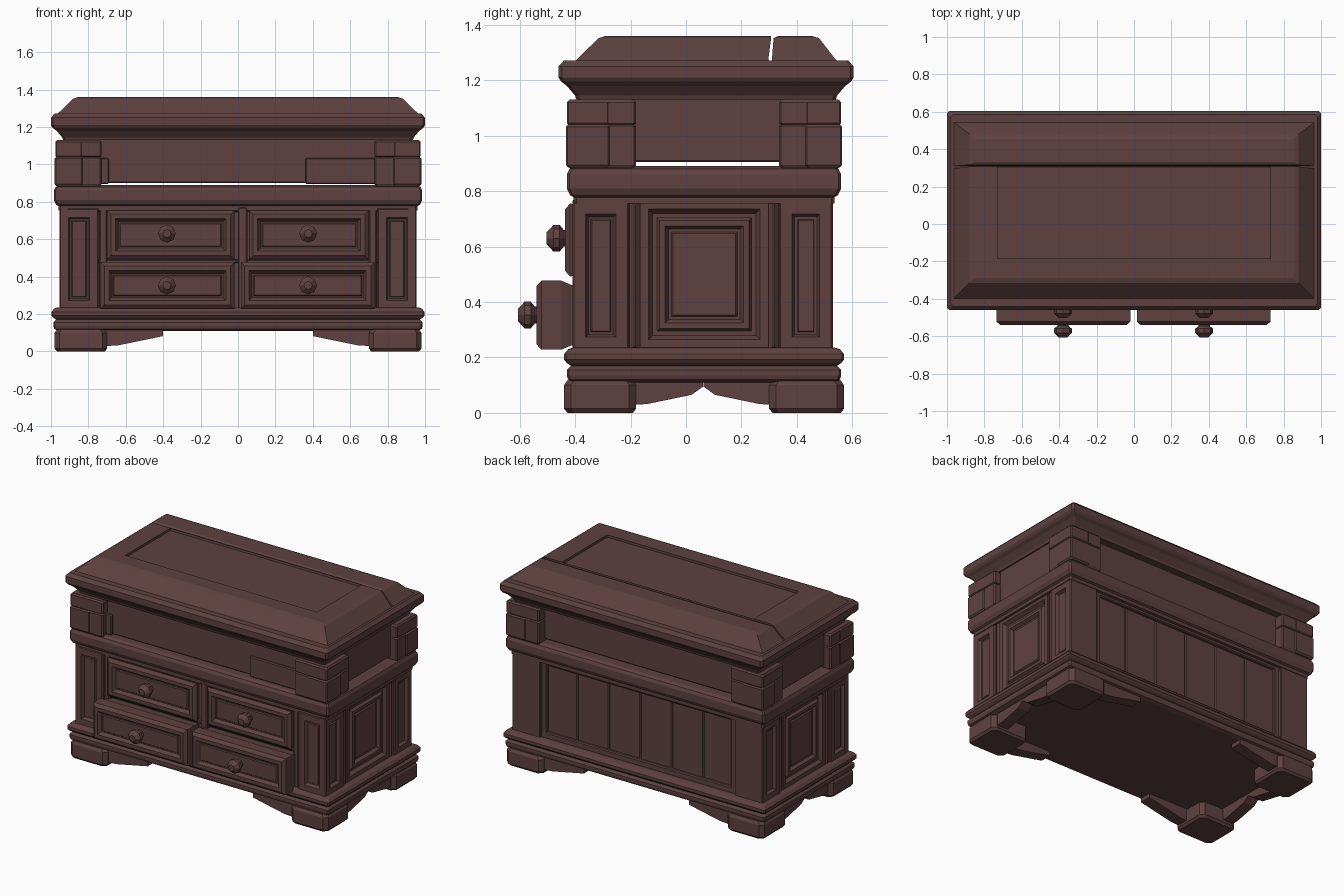
import bpy, bmesh, math

wood = bpy.data.materials.new("dark reddish wood")
wood.diffuse_color = (0.112, 0.053, 0.052, 1)

# Maps from (u, v, depth) on a side of the chest to world space
UP = lambda u, v, d: (u, v, d)
FRONT = lambda u, v, d: (u, -d, v)
BACK = lambda u, v, d: (u, d, v)
RIGHT = lambda u, v, d: (d, u, v)
LEFT = lambda u, v, d: (-d, u, v)


def skin(name, rings, to=UP):
    """Close a stack of equal rings into one solid."""
    bm = bmesh.new()
    rows = [[bm.verts.new(to(*p)) for p in r] for r in rings]
    n = len(rows[0])
    for a, b in zip(rows, rows[1:]):
        for i in range(n):
            bm.faces.new((a[i], a[(i + 1) % n], b[(i + 1) % n], b[i]))
    bm.faces.new(rows[0][::-1])
    bm.faces.new(rows[-1])
    bmesh.ops.recalc_face_normals(bm, faces=bm.faces)
    me = bpy.data.meshes.new(name)
    bm.to_mesh(me)
    bm.free()
    me.materials.append(wood)
    ob = bpy.data.objects.new(name, me)
    bpy.context.collection.objects.link(ob)
    return ob


def loft(name, rect, rows, to=UP, c=0.0):
    """Rectangle u0,u1,v0,v1 lofted through (inset, depth); inset may be one per side."""
    rings = []
    for k, d in rows:
        l, r, f, b = k if isinstance(k, tuple) else (k,) * 4
        x0, x1, y0, y1 = rect[0] + l, rect[1] - r, rect[2] + f, rect[3] - b
        if c:
            pts = [(x0 + c, y0), (x1 - c, y0), (x1, y0 + c), (x1, y1 - c),
                   (x1 - c, y1), (x0 + c, y1), (x0, y1 - c), (x0, y0 + c)]
        else:
            pts = [(x0, y0), (x1, y0), (x1, y1), (x0, y1)]
        rings.append([(x, y, d) for x, y in pts])
    return skin(name, rings, to)


def box(name, x0, x1, y0, y1, z0, z1, b=0.006):
    return loft(name, (x0, x1, y0, y1), [(b, z0), (0, z0 + b), (0, z1 - b), (b, z1)], c=b)


def mirror_x(a, b, s):
    return (a, b) if s > 0 else (-b, -a)


def prism(name, pts, d0, d1, to):
    skin(name, [[(u, v, d) for u, v in pts] for d in (d0, d1)], to)


def knob(x, z, d):
    rings = []
    for r, e in [(0.03, -0.02), (0.03, 0.005), (0.048, 0.02), (0.048, 0.042), (0.022, 0.067)]:
        rings.append([(x + r * math.cos(math.pi * i / 4), z + r * math.sin(math.pi * i / 4), d + e)
                      for i in range(8)])
    skin("drawer_knob", rings, FRONT)


# Plinth, waist and lid mouldings
loft("plinth_moulding", (-0.997, 0.997, -0.44, 0.57),
     [(0.04, 0.11), (0.015, 0.12), (0.01, 0.135), (0.01, 0.155), (0.025, 0.17),
      (0.01, 0.18), (0, 0.192), (0, 0.212), (0.015, 0.23), (0.035, 0.236)], c=0.008)
loft("waist_moulding", (-0.985, 0.985, -0.43, 0.56),
     [(0.025, 0.755), (0.025, 0.778), (0.012, 0.785), (0, 0.81), (0, 0.86), (0.01, 0.88), (0.03, 0.89)], c=0.01)
loft("lid_moulding", (-1.0, 1.0, -0.46, 0.605),
     [(0.065, 1.13), (0.06, 1.145), (0.03, 1.18), (0.01, 1.195), (0, 1.21), (0, 1.25), (0.02, 1.272)], c=0.012)

# Lid top: front deck with sunken panel, and a separate back rail
s = (0.09, 0.09, 0.09, 0)
loft("lid_deck", (-0.97, 0.97, -0.405, 0.307),
     [(0, 1.265), (0.01, 1.275), (s, 1.352), ((0.115, 0.115, 0.115, 0), 1.36),
      ((0.24, 0.24, 0.22, 0), 1.36), ((0.24, 0.24, 0.22, 0), 1.343)])
loft("lid_back_rail", (-0.97, 0.97, 0.31, 0.55),
     [(0, 1.265), ((0.01, 0.01, 0, 0.01), 1.275), ((0.09, 0.09, 0.006, 0.07), 1.352), ((0.115, 0.115, 0.022, 0.095), 1.36)])

# Body core, front rails and dividers
box("body_core", -0.915, 0.915, -0.37, 0.475, 0.2, 0.78)
box("drawer_divider", 0.0, 0.05, -0.41, -0.35, 0.22, 0.77)
box("front_rail", -0.75, 0.75, -0.395, -0.35, 0.472, 0.492)
for y0, y1, z0, z1 in [(-0.395, -0.35, 0.745, 0.77), (0.46, 0.515, 0.735, 0.77), (0.46, 0.515, 0.22, 0.275)]:
    box("body_rail", -0.75, 0.75, y0, y1, z0, z1)

# Back planks
for i in range(6):
    u = -0.72 + i * 0.24
    loft("back_plank", (u, u + 0.24, 0.26, 0.745), [(0, 0.46), (0, 0.488), (0.007, 0.495)], BACK)


def post_panel(rect, d, to):
    loft("post_panel", rect, [(0, d - 0.045), (0, d - 0.006), (0.006, d), (0.048, d), (0.058, d - 0.022),
                              (0.066, d - 0.022), (0.07, d - 0.016)], to)


# Left and right halves
for sx in (-1, 1):
    side = RIGHT if sx > 0 else LEFT
    # corner posts with sunken panels
    x0, x1 = mirror_x(0.745, 0.93, sx)
    box("front_post", x0, x1, -0.385, -0.21, 0.22, 0.775)
    x0, x1 = mirror_x(0.745, 0.955, sx)
    post_panel((x0, x1, 0.225, 0.765), 0.41, FRONT)
    x0, x1 = mirror_x(0.74, 0.935, sx)
    box("back_post", x0, x1, 0.34, 0.53, 0.22, 0.775)
    post_panel((-0.41, -0.205, 0.225, 0.765), 0.955, side)
    post_panel((0.335, 0.53, 0.225, 0.765), 0.955, side)
    x0, x1 = mirror_x(0.70, 0.74, sx)
    box("front_stile", x0, x1, -0.40, -0.35, 0.22, 0.775)
    box("back_stile", x0, x1, 0.45, 0.515, 0.22, 0.775)
    # side stiles and stepped side panel
    for v in (-0.203, 0.298):
        loft("side_stile", (v, v + 0.036, 0.225, 0.765), [(0, 0.9), (0, 0.935), (0.015, 0.95)], side)
    loft("side_panel", (-0.165, 0.297, 0.235, 0.765),
         [(0, 0.9), (0, 0.945), (0.03, 0.945), (0.045, 0.922), (0.06, 0.922), (0.07, 0.938),
          (0.09, 0.938), (0.102, 0.918), (0.112, 0.918), (0.118, 0.926)], side)

    # frieze board on the side, leaving the open slit below it
    x0, x1 = mirror_x(0.88, 0.925, sx)
    box("side_frieze", x0, x1, -0.2, 0.36, 0.905, 1.15)

    for front in (True, False):
        # corner blocks under the lid, with a clasp round the outer corner
        y0, y1 = (-0.428, -0.18) if front else (0.335, 0.558)
        x0, x1 = mirror_x(0.73, 0.975, sx)
        loft("corner_block", (x0, x1, y0, y1),
             [(0.01, 0.88), (0, 0.895), (0, 1.035), (0.008, 1.04), (0, 1.045), (0, 1.12), (0.008, 1.13)], c=0.008)
        x0, x1 = mirror_x(0.83, 0.98, sx)
        c0, c1 = (-0.433, -0.275) if front else (0.43, 0.563)
        loft("corner_clasp", (x0, x1, c0, c1),
             [(0.008, 0.885), (0, 0.895), (0, 1.032), (0.008, 1.04), (0.003, 1.046), (0.003, 1.12), (0.01, 1.128)], c=0.006)

        # feet
        y0, y1 = (-0.44, -0.18) if front else (0.30, 0.57)
        x0, x1 = mirror_x(0.70, 0.98, sx)
        loft("foot", (x0, x1, y0, y1), [(0.012, 0), (0, 0.015), (0, 0.1), (0.012, 0.118)], c=0.025)

        # scrolled brackets between feet
        pts = [(0.72, 0.12), (0.72, 0.028), (0.64, 0.033), (0.40, 0.082), (0.40, 0.12)]
        pts = [(sx * u, v) for u, v in pts]
        if front:
            prism("front_bracket", pts, 0.33, 0.41, FRONT)
        else:
            prism("back_bracket", pts, 0.46, 0.54, BACK)
        a, b = (-0.2, 1) if front else (0.325, -1)
        pts = [(a, 0.12), (a, 0.028), (a + b * 0.06, 0.032), (a + b * 0.22, 0.065),
               (a + b * 0.262, 0.095), (a + b * 0.262, 0.12)]
        prism("side_bracket", pts, 0.87, 0.95, side)

# Frieze boards front and back, and small repair boards on the front
box("front_frieze", -0.75, 0.75, -0.375, -0.33, 0.9, 1.15)
box("back_frieze", -0.75, 0.75, 0.45, 0.49, 0.9, 1.15)
box("front_patch_board", 0.36, 0.74, -0.39, -0.35, 0.895, 1.035)
box("front_patch_strip", -0.74, -0.69, -0.39, -0.35, 0.895, 1.035)

# Drawers: the lower pair stands open a little
for u0, u1, v0, v1, d, kx, kz in [(-0.70, -0.02, 0.492, 0.755, 0.436, -0.38, 0.63),
                                  (0.06, 0.70, 0.492, 0.755, 0.436, 0.375, 0.63),
                                  (-0.735, -0.02, 0.228, 0.477, 0.54, -0.38, 0.353),
                                  (0.015, 0.73, 0.228, 0.477, 0.54, 0.375, 0.353)]:
    deep = d > 0.5
    loft("drawer", (u0, u1, v0, v1),
         [(0.02, 0.36), (0.015 if deep else 0, 0.415), (0, d - 0.09 if deep else 0.418), (0, d - 0.018), (0.02, d),
          (0.045, d), (0.06, d - 0.022), (0.068, d - 0.022), (0.073, d - 0.016)], FRONT)
    knob(kx, kz, d)
